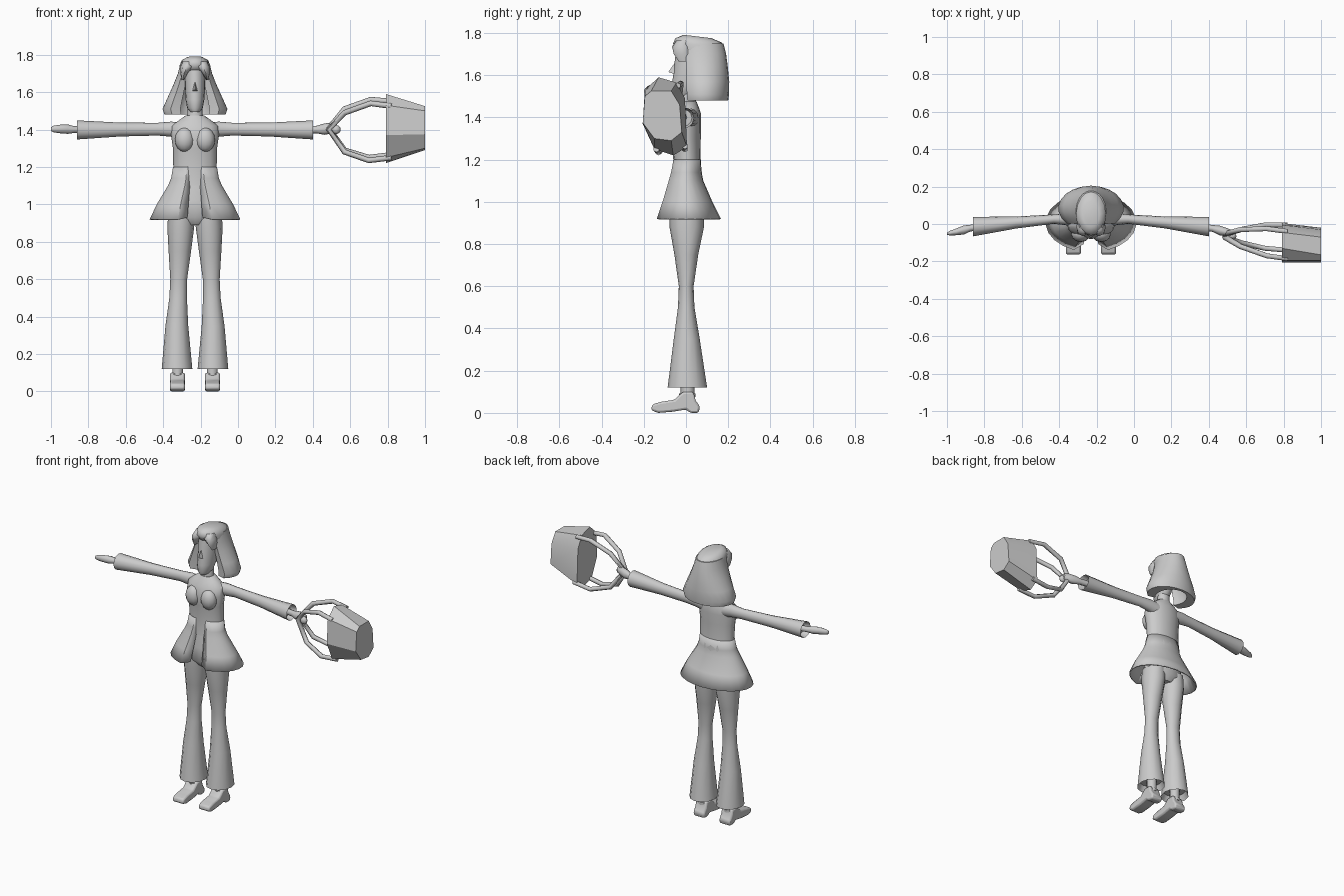
import bpy, bmesh, math
from mathutils import Vector

CX = -0.23  # centre line of the figure
grey = bpy.data.materials.new("light_grey")
grey.diffuse_color = (0.6, 0.6, 0.6, 1)


def finish(name, bm, angle=40):
    bmesh.ops.recalc_face_normals(bm, faces=bm.faces)
    me = bpy.data.meshes.new(name)
    bm.to_mesh(me)
    bm.free()
    me.materials.append(grey)
    me.shade_smooth()
    me.set_sharp_from_angle(angle=math.radians(angle))
    ob = bpy.data.objects.new(name, me)
    bpy.context.collection.objects.link(ob)
    return ob


def loft(name, rings, closed=True, cap=True, angle=40):
    """Skin a row of equal-sized point rings."""
    bm = bmesh.new()
    vs = [[bm.verts.new(p) for p in r] for r in rings]
    n = len(rings[0])
    for a, b in zip(vs, vs[1:]):
        for i in range(n if closed else n - 1):
            j = (i + 1) % n
            bm.faces.new((a[i], a[j], b[j], b[i]))
    if cap:
        bm.faces.new(vs[0])
        bm.faces.new(vs[-1])
    return finish(name, bm, angle)


def zring(x, z, rx, y0, y1, n=16):
    """Level ellipse spanning y0..y1."""
    c, r = (y0 + y1) / 2, (y1 - y0) / 2
    return [(x + rx * math.sin(t), c - r * math.cos(t), z)
            for t in (2 * math.pi * i / n for i in range(n))]


def xring(x, y, z, ry, rz, n=12):
    """Upright ellipse across the x axis."""
    return [(x, y + ry * math.cos(t), z + rz * math.sin(t))
            for t in (2 * math.pi * i / n for i in range(n))]


def ball(name, loc, size, seg=12):
    bm = bmesh.new()
    bmesh.ops.create_uvsphere(bm, u_segments=seg, v_segments=8, radius=1)
    for v in bm.verts:
        v.co = Vector([v.co[i] * size[i] + loc[i] for i in range(3)])
    return finish(name, bm, 60)


# Jacket body and neck
loft("jacket_body", [zring(CX, *r) for r in (
    (1.10, .12, -.07, .08), (1.2, .116, -.06, .068), (1.3, .118, -.072, .07),
    (1.37, .128, -.08, .072), (1.42, .125, -.062, .07), (1.45, .085, -.045, .06),
    (1.475, .05, -.03, .05))])
loft("neck", [zring(CX, *r) for r in (
    (1.44, .045, -.03, .045), (1.56, .035, -.02, .05))])

# Flared jacket skirt, open at the front with turned-in edges
skirt = []
for z, rx, y0, y1, gap in ((1.2, .118, -.064, .07, .012), (1.14, .128, -.076, .074, .02),
                           (1.1, .145, -.088, .082, .026), (1.0, .205, -.12, .125, .034),
                           (.92, .243, -.15, .165, .04)):
    c, r = (y0 + y1) / 2, (y1 - y0) / 2
    row = [(CX + gap, y0 * .72, z + .01)]
    for i in range(21):
        t = math.radians(22 + 316 * i / 20)
        row.append((CX + rx * math.sin(t), c - r * math.cos(t), z))
    row.append((CX - gap, y0 * .72, z + .01))
    skirt.append(row)
ob = loft("jacket_skirt", skirt, closed=False, cap=False)
mod = ob.modifiers.new("cloth", 'SOLIDIFY')
mod.thickness = .008

# Trouser seat
loft("trouser_seat", [zring(CX, *r) for r in (
    (.89, .05, -.05, .06), (.93, .14, -.08, .088), (1.02, .13, -.078, .085),
    (1.15, .11, -.055, .065))])

# Face, nose
loft("head", [zring(CX, *r) for r in (
    (1.495, .025, -.058, .02), (1.515, .042, -.066, .05), (1.56, .05, -.066, .08),
    (1.62, .054, -.058, .1), (1.68, .055, -.052, .1), (1.76, .05, -.04, .1))])
bm = bmesh.new()
p = [bm.verts.new(v) for v in ((CX - .014, -.055, 1.605), (CX + .014, -.055, 1.605),
                               (CX, -.045, 1.67), (CX, -.084, 1.615))]
for f in ((0, 1, 3), (1, 2, 3), (2, 0, 3), (0, 2, 1)):
    bm.faces.new([p[i] for i in f])
finish("nose", bm)

# Hair: closed crown plus a bob that wraps the sides and back
loft("hair_crown", [[(x, y, z - .12 * max(0, y)) for x, y, z in zring(CX, *r)] for r in (
    (1.715, .085, -.045, .185), (1.75, .082, -.062, .182), (1.775, .072, -.05, .17),
    (1.79, .045, -.015, .12))], angle=60)
bob = []
for z, rx, c, r in ((1.75, .08, .07, .108), (1.7, .092, .075, .115), (1.64, .116, .08, .118),
                    (1.57, .148, .084, .121), (1.51, .175, .084, .12), (1.48, .165, .084, .116)):
    arc = [math.radians(48 + 264 * i / 16) for i in range(17)]
    out = [(CX + rx * math.sin(t), c - r * math.cos(t), z) for t in arc]
    inn = [(CX + .6 * rx * math.sin(t), c - .85 * r * math.cos(t), z) for t in reversed(arc)]
    bob.append(out + inn)
loft("hair_bob", bob, angle=50)

# Parts that repeat left and right
for s, side in ((-1, "right"), (1, "left")):
    # Fringe
    loft(side + "_fringe", [zring(CX + s * dx, z, rx, y0, y1, 8) for z, dx, rx, y0, y1 in (
        (1.665, .066, .006, -.035, .02), (1.70, .058, .02, -.058, .03),
        (1.735, .043, .035, -.066, .03), (1.765, .035, .03, -.045, .03))], angle=60)
    ball(side + "_bust", (CX + s * .055, -.052, 1.345), (.052, .045, .065))

    # Sleeve with a hollow cuff
    loft(side + "_sleeve", [xring(CX + s * d, y, z, ry, rz) for d, y, z, ry, rz in (
        (.07, .02, 1.395, .04, .045), (.13, .025, 1.402, .032, .04),
        (.2, .026, 1.402, .025, .034), (.4, .008, 1.4, .032, .037),
        (.63, -.014, 1.398, .052, .051), (.59, -.012, 1.398, .04, .04))])

    # Flared trouser leg with a hollow hem
    loft(side + "_trouser_leg", [zring(CX + s * dx, z, rx, y0, y1, 12) for z, dx, rx, y0, y1 in (
        (.16, .096, .065, -.07, .08), (.12, .096, .082, -.087, .1), (.35, .097, .061, -.058, .065),
        (.5, .09, .047, -.038, .04), (.6, .087, .045, -.034, .036), (.75, .081, .06, -.055, .058),
        (.88, .076, .072, -.078, .085), (.96, .072, .07, -.08, .085))])

    # Ankle and shoe
    loft(side + "_ankle", [zring(CX + s * .093, z, .03, -.025, .04, 10) for z in (.07, .2)])
    prof = ((-.165, .012), (-.16, .04), (-.12, .052), (-.055, .062), (-.015, .1), (.035, .1),
            (.045, .06), (.066, .03), (.06, 0), (.02, 0), (0, .016), (-.06, .006), (-.13, 0))
    shoe = loft(side + "_shoe", [[(CX + s * .094 + h, y, z) for y, z in prof]
                                 for h in (-.04, .04)])
    mod = shoe.modifiers.new("round", 'BEVEL')
    mod.width, mod.segments, mod.limit_method = .01, 2, 'ANGLE'
    loft(side + "_shoe_strap", [zring(CX + s * .093, z, .036, -.032, .046, 10)
                                for z in (.075, .092)])

# Open hand
loft("open_hand", [xring(*r, n=8) for r in (
    (-.82, -.014, 1.4, .018, .02), (-.875, -.022, 1.4, .018, .018), (-.91, -.032, 1.402, .024, .025),
    (-.95, -.042, 1.403, .018, .023), (-.985, -.049, 1.403, .012, .018),
    (-1.0, -.052, 1.402, .006, .01))], angle=60)
# Gripping hand, with a curled finger
loft("gripping_hand", [xring(*r, n=8) for r in (
    (.36, -.014, 1.4, .018, .02), (.42, -.024, 1.4, .018, .02), (.46, -.035, 1.402, .026, .03),
    (.5, -.045, 1.408, .022, .03), (.53, -.05, 1.41, .012, .018))], angle=60)
ball("curled_finger", (.525, -.065, 1.4), (.024, .018, .024), 8)

# Bag: an eight-sided tapered tub lying on its side
rim = ((-.13, 1.59), (-.045, 1.565), (-.005, 1.49), (.005, 1.26),
       (-.06, 1.22), (-.15, 1.25), (-.205, 1.37), (-.195, 1.53))
base = ((-.165, 1.525), (-.07, 1.525), (-.03, 1.46), (-.02, 1.33),
        (-.07, 1.29), (-.15, 1.30), (-.205, 1.375), (-.195, 1.50))
loft("bag", [[(.79, y, z) for y, z in rim], [(1.0, y, z) for y, z in base]], angle=30)

# Bag handles
for name, pts in (
    ("rear_bag_handle", ((.82, -.04, 1.55), (.71, -.025, 1.56), (.57, -.03, 1.51), (.485, -.055, 1.41),
                         (.57, -.03, 1.29), (.7, -.005, 1.25), (.82, -.005, 1.265))),
    ("front_bag_handle", ((.82, -.185, 1.525), (.71, -.17, 1.54), (.57, -.12, 1.49), (.485, -.07, 1.4),
                          (.57, -.1, 1.28), (.7, -.13, 1.235), (.82, -.14, 1.25)))):
    rings = []
    for i, q in enumerate(pts):
        d = Vector(pts[min(i + 1, 6)]) - Vector(pts[max(i - 1, 0)])
        u = Vector((0, 1, 0)).cross(d).normalized()
        w = d.cross(u).normalized()
        rings.append([Vector(q) + .015 * (u * math.cos(t) + w * math.sin(t))
                      for t in (math.pi * k / 3 for k in range(6))])
    loft(name, rings, angle=65)
